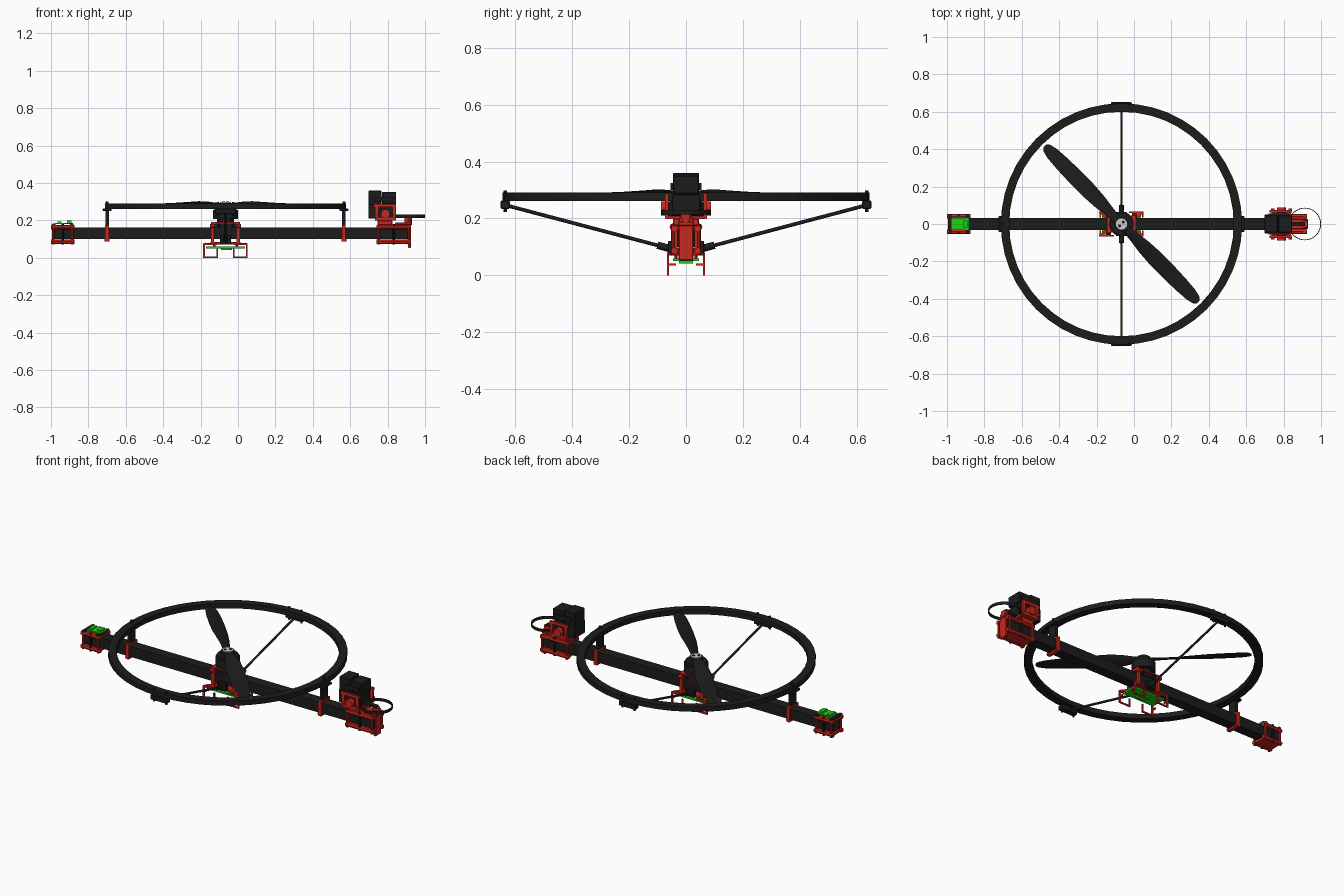
import bpy, bmesh, math
from mathutils import Vector, Matrix

if "Cube" in bpy.data.objects:
    bpy.data.objects.remove(bpy.data.objects["Cube"])

CX = -0.067          # rotor axis
BZ = 0.13            # boom centre height


def material(name, col):
    m = bpy.data.materials.new(name)
    m.diffuse_color = (*col, 1)
    m.use_nodes = True
    m.node_tree.nodes["Principled BSDF"].inputs["Base Color"].default_value = m.diffuse_color
    return m


BLACK = material("black", (0.012, 0.012, 0.012))
RED = material("red", (0.6, 0.02, 0.012))
GREEN = material("green", (0.01, 0.65, 0.01))
STEEL = material("steel", (0.6, 0.6, 0.6))


def finish(name, bm, mat, smooth=False):
    bmesh.ops.recalc_face_normals(bm, faces=bm.faces)
    me = bpy.data.meshes.new(name)
    bm.to_mesh(me)
    bm.free()
    me.materials.append(mat)
    ob = bpy.data.objects.new(name, me)
    bpy.context.collection.objects.link(ob)
    if smooth:
        bpy.ops.object.select_all(action='DESELECT')
        ob.select_set(True)
        bpy.context.view_layer.objects.active = ob
        bpy.ops.object.shade_smooth_by_angle(angle=math.radians(35))
    return ob


def box(name, x, y, z, mat, bevel=0):
    """Box from (min, max) pairs."""
    bm = bmesh.new()
    size = Vector((x[1] - x[0], y[1] - y[0], z[1] - z[0]))
    mid = Vector((sum(x), sum(y), sum(z))) / 2
    bmesh.ops.create_cube(bm, size=1, matrix=Matrix.Translation(mid) @ Matrix.Diagonal((*size, 1)))
    if bevel:
        bmesh.ops.bevel(bm, geom=bm.edges[:], offset=bevel, segments=1, affect='EDGES')
    return finish(name, bm, mat)


def rod(name, p, q, r, mat, sides=16):
    p, q = Vector(p), Vector(q)
    d = q - p
    bm = bmesh.new()
    bmesh.ops.create_cone(bm, cap_ends=True, segments=sides, radius1=r, radius2=r, depth=d.length,
                          matrix=Matrix.Translation((p + q) / 2) @ d.to_track_quat('Z', 'Y').to_matrix().to_4x4())
    return finish(name, bm, mat, sides > 6)


def loft(name, rings, mat, closed=False, smooth=False):
    """Skin a list of equal-length point rings."""
    bm = bmesh.new()
    vs = [[bm.verts.new(p) for p in ring] for ring in rings]
    n, k = len(vs), len(vs[0])
    for i in range(n if closed else n - 1):
        a, b = vs[i], vs[(i + 1) % n]
        for j in range(k):
            bm.faces.new((a[j], a[(j + 1) % k], b[(j + 1) % k], b[j]))
    if not closed:
        bm.faces.new(vs[0])
        bm.faces.new(vs[-1])
    return finish(name, bm, mat, smooth)


def sleeve(name, x0, x1, hy, hz, wall, mat, z=BZ):
    """Hollow rectangular tube along x."""
    rings = []
    for x, w in ((x0, 0), (x1, 0), (x1, wall), (x0, wall)):
        rings.append([(x, sy * (hy - w), z + sz * (hz - w)) for sy, sz in ((-1, -1), (1, -1), (1, 1), (-1, 1))])
    return loft(name, rings, mat, True)


def hoop(name, cx, ro, ri, z0, z1, mat, sides=48):
    rings = []
    for i in range(sides):
        c, s = math.cos(math.tau * i / sides), math.sin(math.tau * i / sides)
        rings.append([(cx + r * c, r * s, z) for r, z in ((ro, z0), (ro, z1), (ri, z1), (ri, z0))])
    return loft(name, rings, mat, True)


# Boom and guard ring
sleeve("boom", -0.99, 0.92, 0.031, 0.031, 0.004, BLACK)
hoop("guard_ring", CX, 0.645, 0.6, 0.262, 0.291, BLACK)

# Ring supports on the boom
for s in (-1, 1):
    x = CX + s * 0.633
    sleeve("boom_clamp", x - 0.01, x + 0.01, 0.042, 0.044, 0.011, RED)
    for sy in (-1, 1):
        rod("clamp_bolt", (x - 0.013, sy * 0.036, 0.095), (x + 0.013, sy * 0.036, 0.095), 0.007, RED, 6)
    box("ring_post", (x - 0.009, x + 0.009), (-0.026, 0.026), (0.168, 0.264), BLACK)
    box("ring_saddle", (x - 0.024, x + 0.024), (-0.042, 0.042), (0.25, 0.264), BLACK, 0.003)
    rod("ring_bolt", (x, 0, 0.28), (x, 0, 0.302), 0.009, BLACK, 6)

# Side struts from hub to ring
for s in (-1, 1):
    rod("side_strut", (CX, s * 0.06, 0.095), (CX, s * 0.635, 0.247), 0.0065, BLACK, 12)
    box("strut_ring_clamp", (CX - 0.055, CX + 0.055), (s * 0.635 - 0.016, s * 0.635 + 0.016), (0.234, 0.263), BLACK, 0.003)
    for dx in (-0.04, 0.04):
        rod("strut_clamp_bolt", (CX + dx, s * 0.635, 0.222), (CX + dx, s * 0.635, 0.299), 0.006, BLACK, 8)
    rod("strut_socket", (CX, s * 0.045, 0.091), (CX, s * 0.1, 0.106), 0.013, BLACK, 12)
    box("strut_bracket", (CX - 0.03, CX + 0.03), (s * 0.052 - 0.012, s * 0.052 + 0.012), (0.075, 0.12), BLACK, 0.003)

# Central mount around the boom
for s in (-1, 1):
    x = CX + s * 0.069
    sleeve("hub_frame", x - 0.009, x + 0.009, 0.046, 0.058, 0.014, RED, 0.133)
    for sy in (-1, 1):
        rod("hub_foot_boss", (x - 0.013, sy * 0.047, 0.17), (x + 0.013, sy * 0.047, 0.17), 0.011, RED, 8)
        rod("motor_standoff", (CX + s * 0.035, sy * 0.035, 0.16), (CX + s * 0.035, sy * 0.035, 0.205), 0.007, BLACK, 10)
        # Flared plate ears
        loft("hub_ear", [[(x, sy * 0.015, z), (x, sy * 0.045, z), (x + s * 0.036, sy * 0.066, z), (x + s * 0.045, sy * 0.056, z)]
                         for z in (0.07, 0.08)], RED)
box("hub_lower_plate", (CX - 0.08, CX + 0.08), (-0.045, 0.045), (0.072, 0.084), RED, 0.002)
box("hub_upper_plate", (CX - 0.075, CX + 0.075), (-0.045, 0.045), (0.182, 0.191), RED, 0.002)
box("speed_controller", (CX - 0.055, CX + 0.055), (-0.037, 0.037), (0.161, 0.182), BLACK)

# Landing legs: wire frames under each corner
for sx in (-1, 1):
    for sy in (-1, 1):
        xo, xi, y = CX + sx * 0.114, CX + sx * 0.045, sy * 0.063
        box("leg_outer", sorted((xo - 0.005, xo + 0.005)), (y - 0.004, y + 0.004), (0, 0.076), RED)
        box("leg_skid", sorted((xo, xi)), (y - 0.004, y + 0.004), (0, 0.008), RED)
        box("leg_inner", (xi - 0.004, xi + 0.004), (y - 0.004, y + 0.004), (0, 0.05), RED)
        box("leg_top", sorted((xo, xi)), (y - 0.004, y + 0.004), (0.068, 0.077), RED)
        box("leg_brace", (xo - 0.004, xo + 0.004), sorted((y, sy * 0.036)), (0.034, 0.042), RED)
        rod("board_spacer", (CX + sx * 0.06, sy * 0.035, 0.055), (CX + sx * 0.06, sy * 0.035, 0.075), 0.006, RED, 8)
box("control_board", (CX - 0.105, CX + 0.105), (-0.045, 0.045), (0.05, 0.06), GREEN)
box("board_chip", (CX - 0.025, CX + 0.035), (-0.025, 0.025), (0.042, 0.05), GREEN)

# Rotor motor
for z0, z1, r in ((0.191, 0.206, 0.045), (0.206, 0.256, 0.066), (0.256, 0.27, 0.058)):
    rod("rotor_motor", (CX, 0, z0), (CX, 0, z1), r, BLACK, 32)
rod("prop_hub", (CX, 0, 0.265), (CX, 0, 0.292), 0.037, BLACK, 24)
rod("prop_cap", (CX, 0, 0.292), (CX, 0, 0.297), 0.03, STEEL, 24)
for a in (0.8, 0.8 + math.pi):
    px, py = CX + 0.014 * math.cos(a), 0.014 * math.sin(a)
    rod("prop_cap_screw", (px, py, 0.296), (px, py, 0.3), 0.008, BLACK, 12)

# Two twisted propeller blades: radius, chord, twist, thickness
STATIONS = [(0.0, 0.045, 10, 0.02), (0.05, 0.05, 20, 0.018), (0.1, 0.066, 30, 0.014), (0.17, 0.086, 28, 0.012),
            (0.25, 0.092, 20, 0.01), (0.35, 0.09, 14, 0.008), (0.45, 0.083, 11, 0.007), (0.53, 0.07, 8, 0.005),
            (0.57, 0.05, 6, 0.004), (0.585, 0.022, 5, 0.003)]
for k in range(2):
    turn = Matrix.Translation((CX, 0, 0.282)) @ Matrix.Rotation(math.radians(134.5 + 180 * k), 4, 'Z')
    rings = []
    for r, c, tw, th in STATIONS:
        m = turn @ Matrix.Translation((r, 0, 0)) @ Matrix.Rotation(math.radians(tw), 4, 'X')
        rings.append([m @ Vector((0, c / 2 * math.cos(t), th / 2 * math.sin(t)))
                      for t in (math.tau * i / 14 for i in range(14))])
    loft("propeller_blade", rings, BLACK, smooth=True)

# End carriers: red rails above and below the boom with bolts
for name, x0, x1 in (("front_carrier", -1.0, -0.875), ("tail_carrier", 0.74, 0.925)):
    for z0, z1 in ((0.074, 0.098), (0.152, 0.176)):
        box(name + "_plate", (x0 + 0.006, x1 - 0.006), (-0.043, 0.043), (z0 + 0.005, z1 - 0.005), RED)
        for sy in (-1, 1):
            rod(name + "_rail", (x0, sy * 0.041, (z0 + z1) / 2), (x1, sy * 0.041, (z0 + z1) / 2), 0.012, RED, 8)
    for x in (x0 + 0.012, (x0 + x1) / 2, x1 - 0.012):
        for sy in (-1, 1):
            rod(name + "_bolt", (x, sy * 0.045, 0.072), (x, sy * 0.045, 0.18), 0.007, RED if x != (x0 + x1) / 2 else BLACK, 8)

# Sensor board on the front carrier
for x in (-0.985, -0.89):
    box("sensor_crossbar", (x - 0.008, x + 0.008), (-0.05, 0.05), (0.172, 0.182), BLACK)
box("sensor_board", (-0.975, -0.882), (-0.032, 0.032), (0.18, 0.187), GREEN)
box("sensor_chip", (-0.915, -0.89), (-0.02, 0.02), (0.187, 0.198), GREEN)
box("sensor_plug", (-0.965, -0.945), (-0.025, 0.025), (0.187, 0.193), GREEN)

# Tail end plate
box("tail_end_plate", (0.908, 0.924), (-0.026, 0.026), (0.052, 0.205), RED, 0.004)
box("tail_arm", (0.84, 0.93), (-0.028, 0.028), (0.174, 0.188), RED, 0.003)
rod("tail_motor", (0.91, 0, 0.185), (0.91, 0, 0.215), 0.02, RED, 16)
box("tail_guard_arm", (0.83, 0.915), (-0.012, 0.012), (0.213, 0.226), BLACK)
hoop("tail_guard_ring", 0.913, 0.087, 0.083, 0.213, 0.23, BLACK, 40)

# Tail pedestal, cradle and boxes
box("tail_pedestal", (0.745, 0.825), (-0.045, 0.045), (0.174, 0.2), RED, 0.003)
box("cradle_floor", (0.735, 0.84), (-0.072, 0.072), (0.198, 0.209), RED)
for s in (-1, 1):
    y = sorted((s * 0.062, s * 0.074))
    box("cradle_lower_rail", (0.735, 0.845), y, (0.2, 0.218), RED)
    box("cradle_upper_rail", (0.725, 0.845), y, (0.272, 0.288), RED)
    for x in (0.742, 0.835):
        box("cradle_upright", (x - 0.009, x + 0.009), y, (0.2, 0.288), RED)
    rod("cradle_pivot", (0.788, s * 0.06, 0.235), (0.788, s * 0.087, 0.235), 0.024, RED, 16)
    for x in (0.742, 0.835):
        rod("cradle_bolt", (x, s * 0.07, 0.222), (x, s * 0.083, 0.222), 0.01, RED, 6)
box("battery_lower", (0.697, 0.835), (-0.05, 0.05), (0.209, 0.285), BLACK, 0.003)
box("battery_left", (0.697, 0.768), (-0.046, 0.046), (0.28, 0.36), BLACK, 0.004)
box("battery_right", (0.771, 0.846), (-0.046, 0.046), (0.285, 0.352), BLACK, 0.004)
box("battery_strap", (0.72, 0.83), (-0.055, 0.055), (0.3, 0.325), BLACK)
